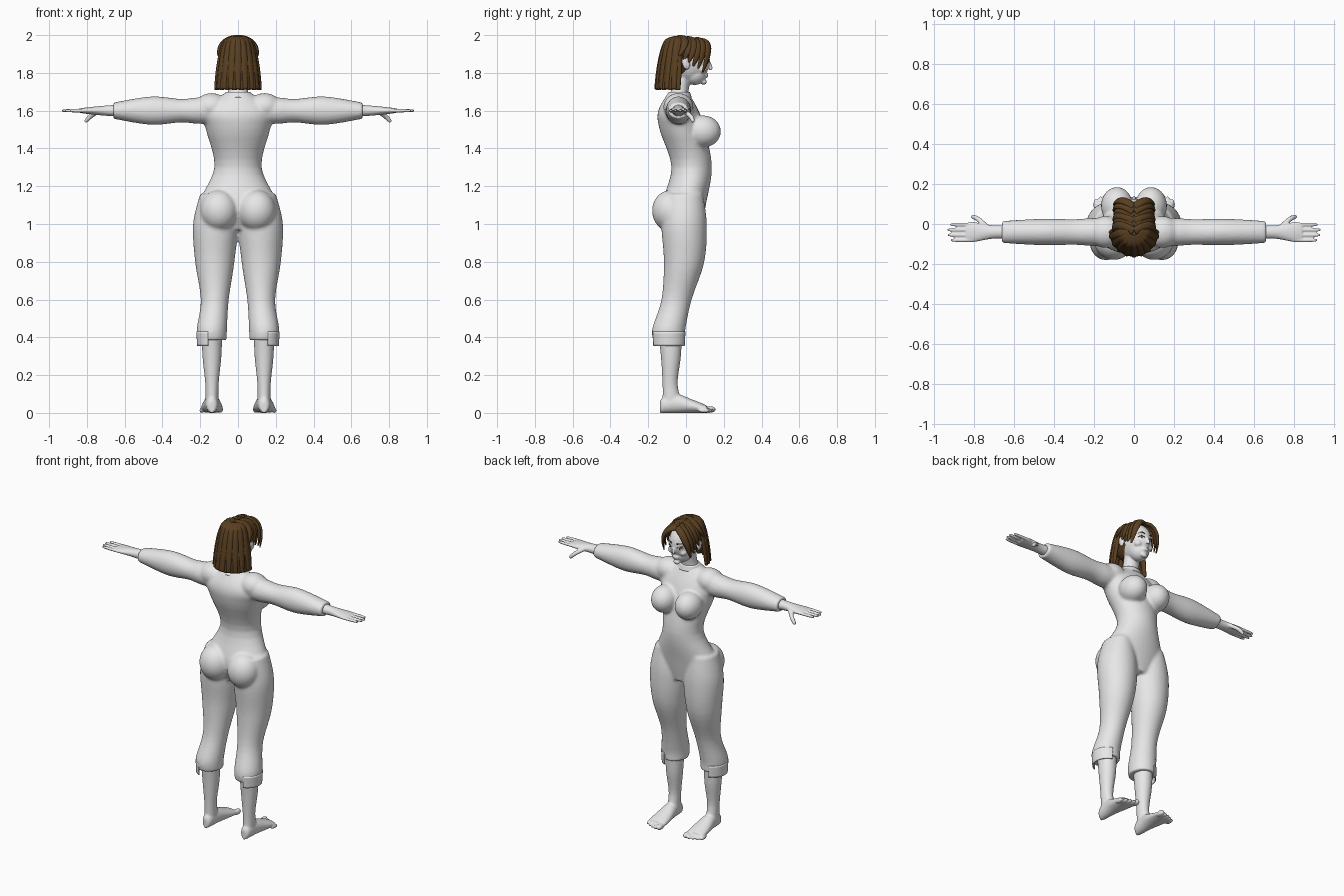
import bpy, bmesh, math
from mathutils import Vector, Matrix

old = bpy.data.objects.get("Cube")
if old:
    bpy.data.objects.remove(old, do_unlink=True)


def material(name, rgb):
    mat = bpy.data.materials.new(name)
    mat.use_nodes = True
    mat.diffuse_color = (*rgb, 1)
    mat.node_tree.nodes["Principled BSDF"].inputs["Base Color"].default_value = (*rgb, 1)
    return mat


PALE = material("pale grey", (.8, .8, .8))
BROWN = material("hair brown", (.1, .05, .015))
SIDES = {"left": 1, "right": -1}


def spline(rows, steps=5):
    """Smooth in-between rows through the given rows."""
    smooth_rows = []
    last = len(rows) - 1
    for i in range(last):
        before, start, end, after = (rows[max(0, min(last, i + k))] for k in (-1, 0, 1, 2))
        for j in range(steps):
            t = j / steps
            smooth_rows.append([
                q + t / 2 * (r - p + t * (2 * p - 5 * q + 4 * r - s + t * (3 * (q - r) + s - p)))
                for p, q, r, s in zip(before, start, end, after)])
    return smooth_rows + [list(rows[last])]


def skin(bm, rings, closed=True):
    rings = [[bm.verts.new(point) for point in ring] for ring in rings]
    count = len(rings[0])
    for lower, upper in zip(rings, rings[1:]):
        for i in range(count if closed else count - 1):
            j = (i + 1) % count
            bm.faces.new((lower[i], lower[j], upper[j], upper[i]))
    if closed:
        bm.faces.new(rings[0])
        bm.faces.new(rings[-1])


def loft(bm, axis, rows, side=1, count=36, arc=None):
    """Rows are (position on axis, centre, half size, centre, half size) of an oval."""
    rings = []
    for t, a_mid, a_half, b_mid, b_half in spline(rows):
        ring = []
        for i in range(count):
            angle = math.tau * i / count if arc is None else arc * (2 * i / (count - 1) - 1)
            a = a_mid + a_half * math.cos(angle)
            b = b_mid + b_half * math.sin(angle)
            x, y, z = {"x": (t, a, b), "y": (a, t, b), "z": (a, b, t)}[axis]
            ring.append((x * side, y, z))
        rings.append(ring)
    skin(bm, rings, arc is None)


def ball(bm, center, size, tilt=0):
    place = Matrix.Translation(center) @ Matrix.Rotation(tilt, 4, "X") @ Matrix.Diagonal((*size, 1))
    bmesh.ops.create_uvsphere(bm, u_segments=28, v_segments=18, radius=1, matrix=place)


def tube(bm, path, width, thick, core=None, tip=.6, count=10):
    """Tapered strand whose flat side faces away from core."""
    points = [Vector(p) for p in spline(path)]
    last = len(points) - 1
    rings = []
    for i, point in enumerate(points):
        along = (points[min(i + 1, last)] - points[max(i - 1, 0)]).normalized()
        outward = point - core if core else Vector((0, 0, 1))
        across = along.cross(outward).normalized()
        outward = across.cross(along)
        taper = 1 - (1 - tip) * (i / last) ** 5
        ring = []
        for j in range(count):
            angle = math.tau * j / count
            ring.append(point + taper * (across * width * math.cos(angle) + outward * thick * math.sin(angle)))
        rings.append(ring)
    skin(bm, rings)


def finish(bm, name, mat, voxel=None, smoothing=4):
    bmesh.ops.recalc_face_normals(bm, faces=bm.faces)
    for face in bm.faces:
        face.smooth = True
    mesh = bpy.data.meshes.new(name)
    bm.to_mesh(mesh)
    bm.free()
    mesh.materials.append(mat)
    ob = bpy.data.objects.new(name, mesh)
    bpy.context.collection.objects.link(ob)
    if voxel:
        blend = ob.modifiers.new("blend", "REMESH")
        blend.mode, blend.voxel_size, blend.use_smooth_shade = "VOXEL", voxel, True
        soften = ob.modifiers.new("soften", "SMOOTH")
        soften.factor, soften.iterations = .5, smoothing
    return ob


# Clothed body: torso, sleeves and trouser legs blended together
bm = bmesh.new()
torso = [(1.7, .06, -.04, .05), (1.6, .185, -.04, .107), (1.5, .17, -.02, .12),
         (1.3, .125, .03, .107), (1.1, .205, -.01, .115), (.97, .12, 0, .08)]
loft(bm, "z", [(z, 0, width, mid, depth) for z, width, mid, depth in torso])
trouser = [(1.16, .12, .08, -.01, .1), (1, .12, .118, -.01, .12), (.8, .123, .104, -.01, .107),
           (.6, .123, .074, -.05, .08), (.45, .138, .08, -.09, .088), (.385, .138, .078, -.09, .085)]
sleeve = [(.04, .07, .06), (.2, .07, .07), (.3, .064, .062), (.46, .066, .075), (.66, .055, .043)]
ARM_Y, ARM_Z = -.04, 1.6
for side in SIDES.values():
    loft(bm, "z", trouser, side)
    loft(bm, "x", [(x, ARM_Y, depth, ARM_Z, height) for x, depth, height in sleeve], side)
    ball(bm, (side * .14, ARM_Y, 1.62), (.09, .08, .073))
    ball(bm, (side * .085, .09, 1.49), (.08, .095, .085))
    ball(bm, (side * .1, -.08, 1.07), (.1, .1, .11))
finish(bm, "clothed_body", PALE, .009, 6)

# Collar
bm = bmesh.new()
loft(bm, "z", [(1.67, 0, .08, -.04, .07), (1.7, 0, .066, -.035, .055)])
finish(bm, "collar", PALE)

for label, side in SIDES.items():
    # Longer outer panel of the trouser hem
    bm = bmesh.new()
    loft(bm, "z", [(.43, .138, .08, -.09, .088), (.355, .137, .077, -.09, .084)], side, arc=1.3)
    hem = finish(bm, label + "_trouser_hem", PALE)
    cloth = hem.modifiers.new("cloth", "SOLIDIFY")
    cloth.thickness, cloth.offset = .005, 0

    # Bare shin, foot and toes
    bm = bmesh.new()
    FOOT_X = .138
    shin = [(.45, .055, -.085, .065), (.3, .05, -.08, .053), (.15, .035, -.084, .04), (.04, .035, -.07, .055)]
    loft(bm, "z", [(z, FOOT_X, width, mid, depth) for z, width, mid, depth in shin], side)
    foot = [(-.138, .015, .03), (-.12, .03, .042), (-.05, .04, .05), (.03, .054, .036), (.11, .06, .02)]
    loft(bm, "y", [(y, FOOT_X, width, height, height) for y, width, height in foot], side)
    for toe in range(5):
        size = .012 if toe else .018
        ball(bm, (side * (.096 + .024 * toe), .128 - .002 * toe ** 2, size), (size, .03, size))
    finish(bm, label + "_foot", PALE, .006)

    # Bare wrist, palm, fingers and thumb
    bm = bmesh.new()
    palm = [(.6, .04, .033), (.7, .033, .027), (.8, .05, .017), (.84, .045, .011)]
    loft(bm, "x", [(x, ARM_Y, width, ARM_Z, height) for x, width, height in palm], side)
    for finger in range(4):
        y = -.003 - .026 * finger
        reach = .94 - .015 * abs(finger - 1.4)
        tube(bm, [(side * .8, y, ARM_Z), (side * reach, y, ARM_Z)], .01, .01)
    tube(bm, [(side * .735, -.015, ARM_Z), (side * .78, .025, 1.57), (side * .81, .038, 1.54)], .013, .013)
    finish(bm, label + "_hand", PALE, .005, 3)

# Head and neck
bm = bmesh.new()
FACE = Vector((0, 0, 1.84))
loft(bm, "z", [(1.65, 0, .065, -.045, .055), (1.72, 0, .05, -.03, .046), (1.82, 0, .05, -.01, .05)])
ball(bm, (0, .015, 1.865), (.079, .112, .117))
ball(bm, (0, .046, 1.796), (.058, .063, .06))
ball(bm, (0, .094, 1.752), (.022, .016, .015))
tube(bm, [(0, .112, 1.875), (0, .131, 1.828), (0, .125, 1.816)], .009, .01, FACE)
for lip in (1.781, 1.792):
    ball(bm, (0, .107, lip), (.021, .011, .006))
for side in SIDES.values():
    ball(bm, (side * .034, .104, 1.877), (.026, .014, .008))
    ball(bm, (side * .04, .085, 1.82), (.024, .024, .022))
    ball(bm, (side * .096, 0, 1.852), (.011, .021, .036), .2)
finish(bm, "head", PALE, .005, 3)

# Brows, lashes and irises
bm = bmesh.new()
for side in SIDES.values():
    for height, thick in ((1.88, .004), (1.856, .0025)):
        tube(bm, [(side * .017, .121, height), (side * .036, .117, height + .006), (side * .053, .1, height)],
             thick, .003, FACE)
    ball(bm, (side * .034, .114, 1.853), (.006, .003, .006))
finish(bm, "eye_details", BROWN)

# Scalp under the hair
bm = bmesh.new()
ball(bm, (0, -.03, 1.88), (.093, .107, .11))
finish(bm, "scalp_hair", BROWN)

# Long locks fall from the crown round the sides and back
bm = bmesh.new()
CROWN = Vector((0, -.03, 1.87))
LOCKS = 19
for lock in range(LOCKS):
    angle = math.radians(96 + 168 * lock / (LOCKS - 1))
    lift = .004 * (lock % 2)
    path = []
    for step in range(7):
        t = step / 6
        spread = .25 + .95 * math.sqrt(t)
        path.append((math.sin(angle) * spread * (.098 + lift),
                     CROWN.y + math.cos(angle) * spread * (.105 + lift),
                     1.985 - .275 * t ** 1.6 + lift * t))
    tube(bm, path, .021, .012, CROWN)
finish(bm, "long_hair_locks", BROWN)

# Fringe locks sweep from the parting down each side of the face
bm = bmesh.new()
for side in SIDES.values():
    for lock in range(6):
        back = lock / 5
        lift = .003 * (lock % 2)
        path = []
        for step in range(6):
            t = step / 5
            path.append((side * (.003 + (.093 + .006 * back + lift) * math.sin(t * math.pi / 2)),
                         .118 - .125 * back - .03 * (2 * t - 1) ** 2,
                         1.972 + .015 * back + lift - (.17 - .07 * back) * t ** 2))
        tube(bm, path, .021, .011, FACE, tip=.2)
finish(bm, "fringe_locks", BROWN)
